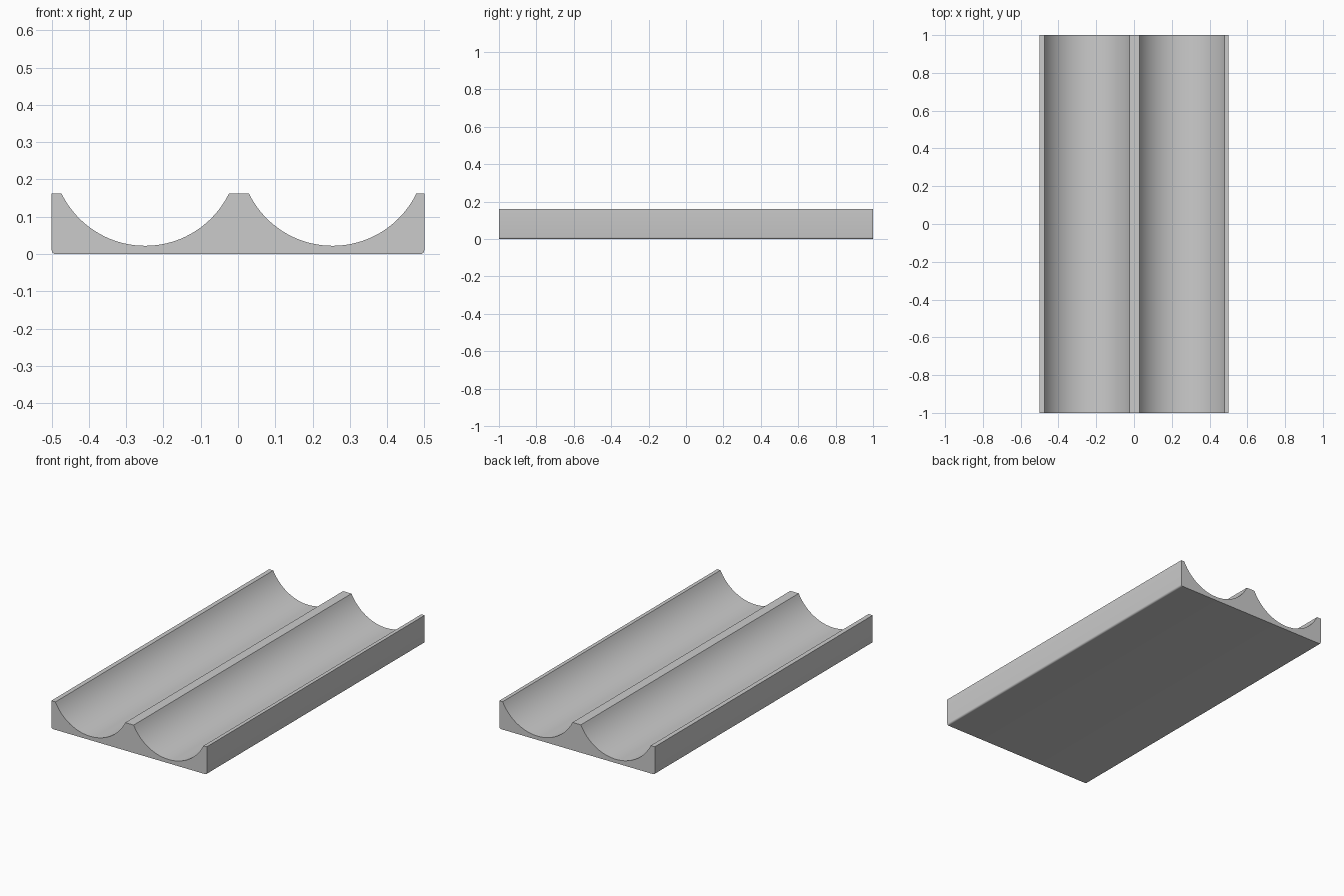
import bpy, bmesh, math

cube = bpy.data.objects.get("Cube")
if cube:
    bpy.data.objects.remove(cube)

HALF_W, HALF_L, TOP = 0.5, 1.0, 0.162
RADIUS, AXIS_Z = 0.25, 0.272
GROOVES = (0.254, -0.249)
FILLET = 0.01
SEGMENTS = 40


def arc(cx, cz, r, start, end, steps):
    """Points along a circular arc in the x-z plane."""
    return [(cx + r * math.cos(start + (end - start) * i / steps),
             cz + r * math.sin(start + (end - start) * i / steps))
            for i in range(steps + 1)]


# Cross-section: rounded lower corners, flat rims, two round channels
profile = arc(-HALF_W + FILLET, FILLET, FILLET, math.pi, 1.5 * math.pi, 4)
profile += arc(HALF_W - FILLET, FILLET, FILLET, 1.5 * math.pi, 2 * math.pi, 4)
profile.append((HALF_W, TOP))
rim = math.asin((TOP - AXIS_Z) / RADIUS)
for cx in GROOVES:
    profile += arc(cx, AXIS_Z, RADIUS, rim, -math.pi - rim, SEGMENTS)
profile.append((-HALF_W, TOP))

# Extrude the cross-section along the length
bm = bmesh.new()
front = bm.faces.new([bm.verts.new((x, -HALF_L, z)) for x, z in profile])
extruded = bmesh.ops.extrude_face_region(bm, geom=[front], use_keep_orig=True)
back_verts = [v for v in extruded["geom"] if isinstance(v, bmesh.types.BMVert)]
bmesh.ops.translate(bm, verts=back_verts, vec=(0, 2 * HALF_L, 0))
bmesh.ops.recalc_face_normals(bm, faces=bm.faces)
mesh = bpy.data.meshes.new("channel_tray")
bm.to_mesh(mesh)
bm.free()
tray = bpy.data.objects.new("channel_tray", mesh)
bpy.context.collection.objects.link(tray)

# Plain grey finish
grey = bpy.data.materials.new("light_grey")
grey.use_nodes = True
colour = (0.6, 0.6, 0.6, 1)
grey.diffuse_color = colour
grey.node_tree.nodes["Principled BSDF"].inputs["Base Color"].default_value = colour
mesh.materials.append(grey)

# Smooth channels with crisp edges
bpy.ops.object.select_all(action="DESELECT")
tray.select_set(True)
bpy.context.view_layer.objects.active = tray
bpy.ops.object.shade_smooth_by_angle(angle=math.radians(30))
